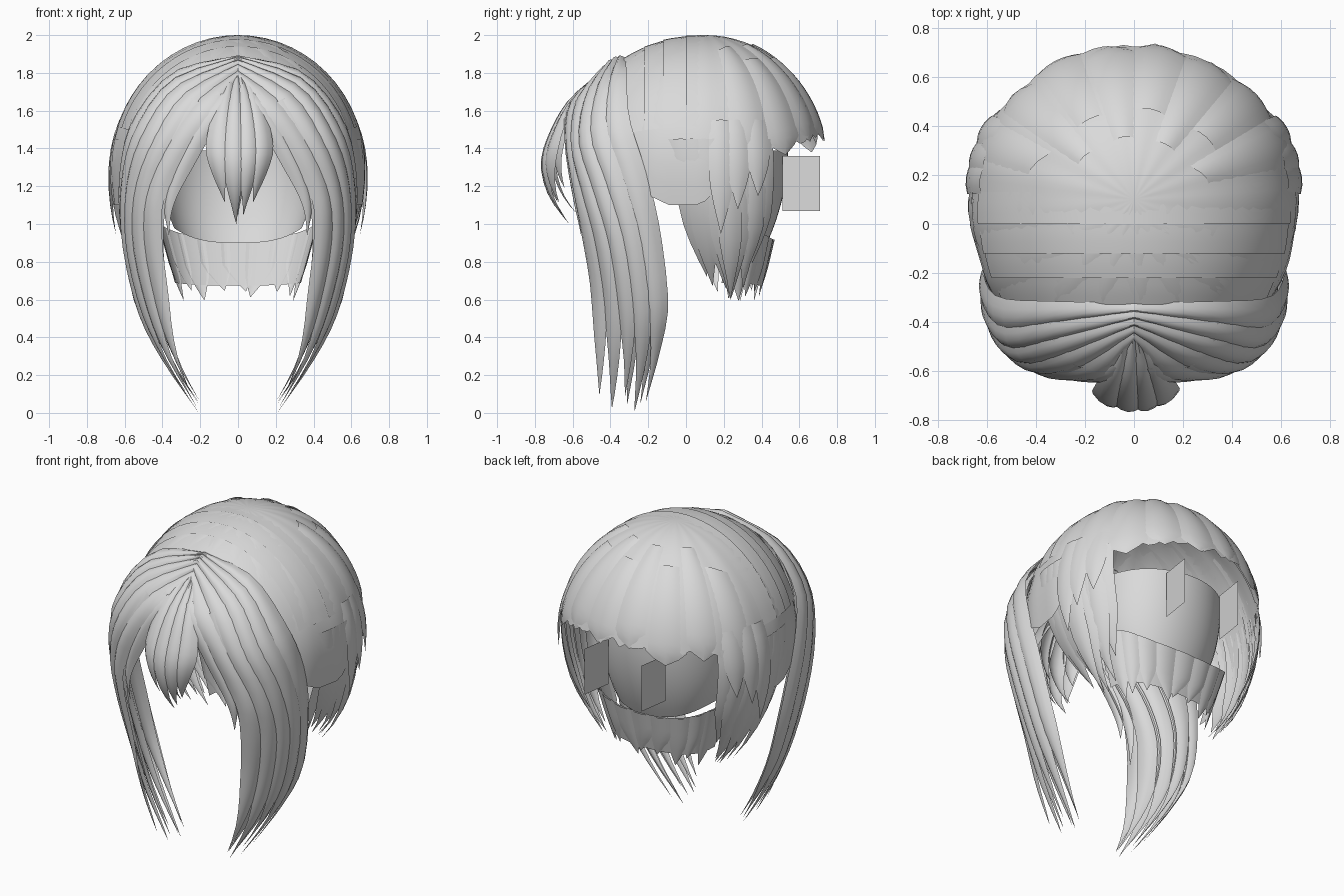
import bpy, bmesh, math, random
from mathutils import Vector

if "Cube" in bpy.data.objects:
    bpy.data.objects.remove(bpy.data.objects["Cube"])

random.seed(4)
hair = bpy.data.materials.new("light_grey_hair")
hair.diffuse_color = (0.7, 0.7, 0.7, 1)
hair.use_nodes = True
hair.node_tree.nodes["Principled BSDF"].inputs["Base Color"].default_value = hair.diffuse_color
AXIS = Vector((0, 0.1, 1.2))


def grid(bm, f, nu, nv):
    """Add a sheet of quads from f(u, v) with u, v in 0..1."""
    rows = [[bm.verts.new(f(i / nu, j / nv)) for i in range(nu + 1)] for j in range(nv + 1)]
    for a, b in zip(rows, rows[1:]):
        for i in range(nu):
            bm.faces.new((a[i], a[i + 1], b[i + 1], b[i]))


def lock(bm, surf, u0, u1, v0, v1, bulge=0.02, start=0.55, nv=14, lean=0.0):
    """Add a rounded, tapering strand that follows surf(u, v)."""
    mid, half = (u0 + u1) / 2, (u1 - u0) / 2

    def f(s, t):
        k = max(0, (t - start) / (1 - start))
        w = max(0.02, 1 - k ** 1.4)
        c = 2 * s - 1
        p = surf(mid + half * (c * w + lean * k), v0 + (v1 - v0) * t)
        out = p - AXIS
        out.z *= 0.5
        return p + out.normalized() * bulge * (1 - 1.4 * c * c) * w
    grid(bm, f, 4, nv)


def finish(name, bm):
    bmesh.ops.remove_doubles(bm, verts=bm.verts, dist=0.0005)
    me = bpy.data.meshes.new(name)
    bm.to_mesh(me)
    bm.free()
    ob = bpy.data.objects.new(name, me)
    bpy.context.collection.objects.link(ob)
    me.materials.append(hair)
    bpy.ops.object.select_all(action='DESELECT')
    ob.select_set(True)
    bpy.context.view_layer.objects.active = ob
    bpy.ops.object.shade_smooth_by_angle(angle=math.radians(40))
    return ob


def spline(pts, v):
    """Catmull-Rom curve through pts."""
    n = len(pts) - 1
    x = min(max(v, 0), 1) * n
    i = min(int(x), n - 1)
    t = x - i
    p = [Vector(pts[min(max(k, 0), n)]) for k in (i - 1, i, i + 1, i + 2)]
    return 0.5 * (2 * p[1] + (p[2] - p[0]) * t + (2 * p[0] - 5 * p[1] + 4 * p[2] - p[3]) * t * t
                  + (3 * p[1] - p[0] - 3 * p[2] + p[3]) * t ** 3)


def table(pairs, x):
    for (a, b), (c, d) in zip(pairs, pairs[1:]):
        if x <= c:
            return b + (d - b) * max(0, x - a) / (c - a)
    return pairs[-1][1]


def head(az, p):
    """Point on the head; az in degrees from the front, p = angle from the top."""
    a = math.radians(az)
    ry = 0.75 if math.cos(a) > 0 else 0.65
    rz = 0.7 if p < math.pi / 2 else 0.95
    s = math.sin(p)
    return Vector((0.67 * s * math.sin(a), 0.1 - ry * s * math.cos(a), 1.3 + rz * math.cos(p)))


def head_z(az, z):
    c = (z - 1.3) / (0.7 if z > 1.3 else 0.95)
    return head(az, math.acos(max(-1, min(1, c))))


# Crown cap, cut off behind the fringe and jagged at the back
RIM = [(50, 1.26), (62, 1.18), (75, 1.1), (88, 1.1), (105, 1.28), (118, 1.42), (150, 1.47), (180, 1.46)]


def rim_angle(az):
    b = abs((az + 180) % 360 - 180)
    z = table(RIM, b)
    p = math.acos((z - 1.3) / (0.7 if z > 1.3 else 0.95))
    lim = 0.75 * math.cos(math.radians(b))
    return min(p, math.asin(0.45 / lim)) if lim > 0.45 else p


jag = [random.uniform(-0.05, 0.06) for _ in range(97)]


def cap(u, v):
    az = 360 * u
    back = abs((az + 180) % 360 - 180) > 100
    p = rim_angle(az) * v + (jag[round(u * 96) % 96] * v ** 10 if back else 0)
    q = head(az, p)
    return q + (q - AXIS).normalized() * 0.004 * math.sin(az * 0.3) * v


bm = bmesh.new()
grid(bm, cap, 96, 16)
finish("crown_cap", bm)

# Broad, shallow strands on the back of the crown
bm = bmesh.new()
for i in range(8):
    az = 112 + i * 19.4
    lock(bm, lambda u, v: head(u, rim_angle(u) * v), az - 11, az + 11, 0.3 + 0.15 * (i % 2),
         random.uniform(1.0, 1.1), 0.01, 0.85)
finish("crown_strands", bm)

# Shingled bands running across the front of the crown
bm = bmesh.new()
for back, front in ((0.13, 0.0), (0.02, -0.12), (-0.1, -0.22), (-0.2, -0.34)):
    def band(u, v):
        t = math.radians(-72 + 144 * u)
        y = back + (front - back) * v
        r = math.sqrt(1 - ((y - 0.1) / 0.75) ** 2) + 0.012 * v - 0.003
        return Vector((0.67 * r * math.sin(t), y, 1.3 + 0.7 * min(r, 0.998) * math.cos(t)))
    grid(bm, band, 28, 3)
finish("crown_bands", bm)

# Fringe and long side locks: blend of back, middle and front guide paths
BACK = [(0, -.33, 1.885), (.33, -.33, 1.81), (.55, -.32, 1.56), (.615, -.24, 1.3),
        (.605, -.16, 1.0), (.535, -.11, .6), (.41, -.13, .33), (.23, -.2, .03)]
MID = [(0, -.40, 1.86), (.31, -.50, 1.71), (.48, -.54, 1.46), (.57, -.46, 1.2),
       (.58, -.37, .9), (.505, -.32, .56), (.39, -.31, .29), (.21, -.33, .01)]
FRONT = [(0, -.47, 1.77), (.12, -.62, 1.62), (.27, -.63, 1.4), (.40, -.59, 1.15),
         (.42, -.55, .95), (.385, -.5, .65), (.33, -.49, .35), (.24, -.49, .08)]


def side_surface(sx, inset):
    def f(u, v):
        q = (spline(BACK, v) * (1 - u) * (1 - 2 * u) + spline(MID, v) * 4 * u * (1 - u)
             + spline(FRONT, v) * u * (2 * u - 1))
        q.x = sx * max(0, q.x - inset * min(1, 3 * v) * (1 - 0.4 * v))
        return q
    return f


for sx, side in ((1, "right"), (-1, "left")):
    bm = bmesh.new()
    surf = side_surface(sx, 0)
    for i, e in enumerate((0.97, 1.0, 0.95, 1.0, 0.97)):
        u = 0.09 + i * 0.82 / 4
        lock(bm, surf, u - 0.12, u + 0.12, 0, e, 0.012, 0.75, 22)
    inner = side_surface(sx, 0.055)
    for u in (0.2, 0.45, 0.7):
        lock(bm, inner, u - 0.15, u + 0.15, 0.15, 0.97, 0.015, 0.6, 20)
    # short curled strands beside the face
    for u, e in ((0.9, 0.66), (0.99, 0.58)):
        lock(bm, inner, u - 0.1, u + 0.08, 0.1, e, 0.012, 0.5, 16, 0.5)
    finish(side + "_long_locks", bm)

# Pointed centre tuft
TUFT = [(0, -.45, 1.79), (0, -.61, 1.65), (0, -.71, 1.48), (0, -.755, 1.32), (0, -.72, 1.15), (0, -.62, 1.0)]


def tuft(depth):
    def f(u, v):
        q = spline(TUFT, v)
        q.x = u * 0.165 * math.sin(math.pi * min(1, v * 0.85 + 0.03)) ** 0.8
        q.y += 0.09 * u * u * v + depth * v
        return q
    return f


bm = bmesh.new()
for u, e in ((-0.7, 0.84), (-0.15, 1), (0.35, 0.92), (0.8, 0.84)):
    lock(bm, tuft(0), u - 0.36, u + 0.36, 0, e, 0.015, 0.6, 14, -0.6 * u)
for u, e in ((-0.6, 0.7), (0, 0.92), (0.6, 0.75)):
    lock(bm, tuft(0.09), u - 0.4, u + 0.4, 0.1, e, 0.015, 0.5)
finish("centre_tuft", bm)

# Ragged strands behind the ears, sweeping back and inward
LOWS = (0.74, 0.66, 0.65, 0.64, 0.6, 0.62, 0.66, 0.68, 0.8)
bm = bmesh.new()
for sx in (1, -1):
    for i, low in enumerate(LOWS):
        az = 80 + i * 4.8
        low += random.uniform(-0.02, 0.03)
        off = random.uniform(-0.03, 0.03)

        def f(u, v):
            q = head_z(u, 1.45 + (low - 1.45) * v)
            q.x = sx * (q.x + off * v - 0.06 * v * v)
            q.y += 0.13 * v * max(0, 1 - i / 8)
            return q
        lock(bm, f, az - 6, az + 6, 0, 1, 0.008, 0.6, 8, random.uniform(-0.4, 0.4))
    # flared outer tips
    for az, low in ((98, 0.95), (106, 1.08), (116, 1.15)):
        def g(u, v):
            q = head_z(u, 1.55 + (low - 1.55) * v)
            q.x = sx * (q.x + 0.03 * v)
            return q
        lock(bm, g, az - 6, az + 6, 0, 1, 0.008, 0.5, 8)
finish("ear_strands", bm)


# Inner shell at the back of the head, rounding in at the bottom
def inner_shell(u, v):
    a = math.radians(-85 + 170 * u)
    k = 1 - 0.25 * v ** 2
    return Vector((0.4 * (1 - 0.15 * v ** 3) * math.sin(a), 0.1 + 0.44 * k * math.cos(a) ** 0.8,
                   1.39 - (0.49 - 0.08 * abs(math.sin(a)) ** 3) * v))


bm = bmesh.new()
grid(bm, inner_shell, 24, 8)
finish("inner_shell", bm)


# Boxy nape layer with pointed ends, higher at the sides
def nape(u, v):
    a = math.radians(u)
    c = max(0, math.cos(a)) ** 0.5
    top = 0.92 + 0.08 * abs(math.sin(a)) ** 3
    return Vector((0.42 * (1 - 0.25 * v) * math.sin(a), 0.14 + (0.32 - 0.07 * v) * c, top + (0.62 - top) * v))


bm = bmesh.new()
grid(bm, lambda u, v: nape(-88 + 176 * u, v * 0.82), 24, 4)
for i in range(9):
    az = -76 + i * 19
    lock(bm, nape, az - 13, az + 13, 0.0, random.uniform(0.9, 1.08), 0.01, 0.5, 6,
         random.uniform(-0.6, 0.6))
finish("nape_strands", bm)

# Flat hanging strips at the back
bm = bmesh.new()
for x in (-0.2, 0.2):
    grid(bm, lambda u, v: Vector((x + 0.03 * (u - 0.5), 0.51 + 0.2 * u, 1.36 - 0.29 * v)), 1, 2)
finish("back_strips", bm)
